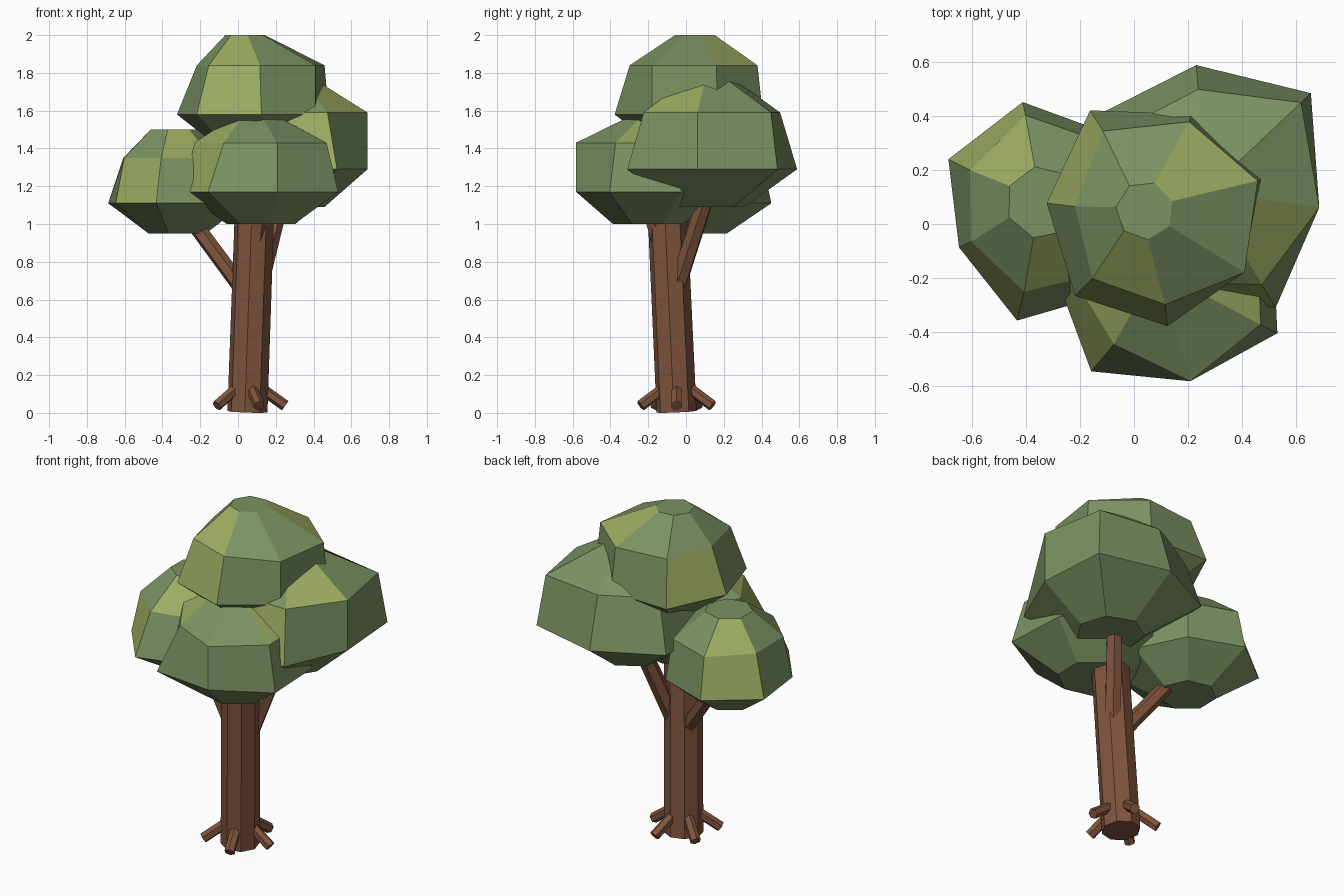
import bpy, bmesh, math
from mathutils import Vector

if "Cube" in bpy.data.objects:
    bpy.data.objects.remove(bpy.data.objects["Cube"])


def material(name, srgb):
    m = bpy.data.materials.new(name)
    m.diffuse_color = [(c / 255 / 12.92 if c < 10 else ((c / 255 + 0.055) / 1.055) ** 2.4)
                       for c in srgb] + [1.0]
    m.use_nodes = True
    m.node_tree.nodes["Principled BSDF"].inputs["Base Color"].default_value = m.diffuse_color
    return m


LEAF = material("leaf_green", (124, 146, 98))
LIGHT = material("leaf_yellow_green", (156, 172, 97))
BARK = material("bark_brown", (128, 85, 61))


def finish(bm, name, mats):
    bmesh.ops.recalc_face_normals(bm, faces=bm.faces)
    mesh = bpy.data.meshes.new(name)
    bm.to_mesh(mesh)
    bm.free()
    for m in mats:
        mesh.materials.append(m)
    ob = bpy.data.objects.new(name, mesh)
    bpy.context.collection.objects.link(ob)
    return ob


def log(name, start, end, r1, r2, sides):
    """Straight faceted cylinder between two points."""
    a, b = Vector(start), Vector(end)
    bm = bmesh.new()
    bmesh.ops.create_cone(bm, cap_ends=True, segments=sides, radius1=r1,
                          radius2=r2, depth=(b - a).length)
    ob = finish(bm, name, [BARK])
    ob.location = (a + b) / 2
    ob.rotation_mode = 'QUATERNION'
    ob.rotation_quaternion = (b - a).to_track_quat('Z', 'Y')
    return ob


def foliage(name, centre, start, heights, wide, upper, caps, light_side, light_upper,
            top_shift=(0, 0)):
    """Seven-sided clump lofted through four rings, with lighter panels."""
    n = 7
    cx, cy = centre
    radii = [[caps[0]] * n, wide, upper, [caps[1]] * n]
    bm = bmesh.new()
    rings = []
    for level, (z, rs) in enumerate(zip(heights, radii)):
        ox, oy = top_shift if level == 3 else (0, 0)
        ring = []
        for k, r in enumerate(rs):
            a = math.radians(start + 360 * k / n)
            ring.append(bm.verts.new((cx + ox + r * math.cos(a),
                                      cy + oy + r * math.sin(a), z)))
        rings.append(ring)
    for level in range(3):
        light = ((), light_side, light_upper)[level]
        lo, hi = rings[level], rings[level + 1]
        for k in range(n):
            j = (k + 1) % n
            f = bm.faces.new((lo[k], lo[j], hi[j], hi[k]))
            f.material_index = 1 if k in light else 0
    bm.faces.new(rings[0][::-1])
    bm.faces.new(rings[3])
    return finish(bm, name, [LEAF, LIGHT])


# Foliage clumps
foliage("top_foliage", (0.08, 0.03), 19, (1.42, 1.58, 1.84, 2.0),
        (.424, .40, .46, .406, .42, .41, .39),
        (.40, .37, .37, .30, .33, .33, .39),
        (.20, .108), (2, 4), (0, 4), (-0.04, 0.02))
foliage("left_foliage", (-0.33, 0.06), -1, (0.95, 1.11, 1.35, 1.50),
        (.37, .36, .40, .40, .35, .43, .40),
        (.31, .32, .35, .31, .30, .32, .31),
        (.16, .135), (2, 4), (2, 5), (-0.01, 0.02))
foliage("back_foliage", (0.27, 0.12), -8, (1.09, 1.29, 1.59, 1.77),
        (.42, .53, .47, .50, .43, .45, .50),
        (.42, .48, .38, .40, .36, .36, .40),
        (.19, .13), (5,), (6,))
foliage("front_foliage", (0.13, -0.20), -27, (1.0, 1.17, 1.43, 1.57),
        (.45, .42, .42, .40, .42, .45, .39),
        (.38, .36, .36, .36, .36, .32, .39),
        (.19, .12), (4,), (0, 4), (-0.03, 0.02))

# Trunk
log("trunk", (0.05, -0.05, 0.006), (0.092, -0.105, 1.2), .107, .105, 8)

# Branches reaching into the clumps
log("left_branch", (0.05, -0.06, 0.62), (-0.29, 0.04, 1.08), .045, .042, 6)
log("back_branch", (0.10, -0.06, 0.63), (0.24, 0.12, 1.18), .05, .045, 6)
log("front_branch", (0.075, -0.08, 0.74), (0.12, -0.19, 1.12), .06, .055, 6)

# Root stubs around the base
for i in range(5):
    a = math.radians(-72 + 72 * i)
    d = Vector((math.cos(a), math.sin(a), 0))
    base = Vector((0.05, -0.05, 0))
    log("root_%d" % (i + 1), base + d * 0.05 + Vector((0, 0, 0.145)),
        base + d * 0.20 + Vector((0, 0, 0.038)), .03, .03, 6)
